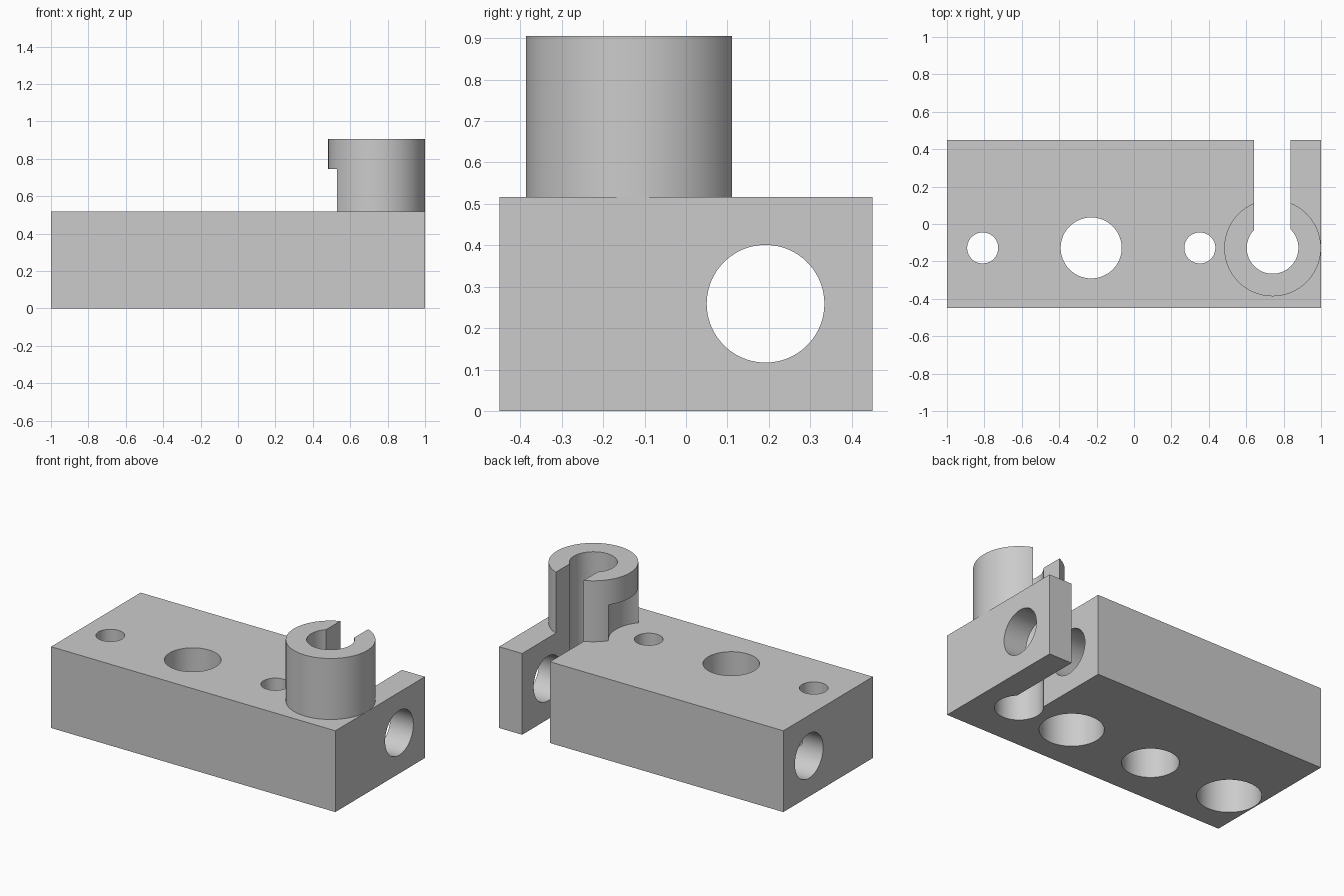
import bpy
import math

if "Cube" in bpy.data.objects:
    bpy.data.objects.remove(bpy.data.objects["Cube"], do_unlink=True)

grey = bpy.data.materials.new("plain grey")
grey.use_nodes = True
grey.diffuse_color = (0.6, 0.6, 0.6, 1)
grey.node_tree.nodes["Principled BSDF"].inputs["Base Color"].default_value = (0.6, 0.6, 0.6, 1)

ROW_Y = -0.128      # line of the vertical holes
BLOCK_TOP = 0.517
BOSS_TOP = 0.905
BOSS_X = 0.741


def box(name, low, high):
    centre = [(a + b) / 2 for a, b in zip(low, high)]
    bpy.ops.mesh.primitive_cube_add(size=1, location=centre)
    ob = bpy.context.object
    ob.name = name
    ob.scale = [b - a for a, b in zip(low, high)]
    bpy.ops.object.transform_apply(location=True, rotation=True, scale=True)
    ob.data.materials.append(grey)
    return ob


def post(name, x, radius, bottom, top):
    bpy.ops.mesh.primitive_cylinder_add(vertices=96, radius=radius, depth=top - bottom,
                                        location=(x, ROW_Y, (top + bottom) / 2))
    ob = bpy.context.object
    ob.name = name
    bpy.ops.object.transform_apply(location=True, rotation=True, scale=True)
    ob.data.materials.append(grey)
    return ob


def combine(target, tool, operation="DIFFERENCE"):
    tool.hide_render = True
    mod = target.modifiers.new(tool.name, "BOOLEAN")
    mod.operation = operation
    mod.solver = "EXACT"
    mod.object = tool
    bpy.context.view_layer.objects.active = target
    bpy.ops.object.modifier_apply(modifier=mod.name)
    bpy.data.objects.remove(tool, do_unlink=True)


# Main block
block = box("mounting_block", (-1, -0.45, 0), (1, 0.45, BLOCK_TOP))

# Round boss, relieved beside the neighbouring screw hole
boss = post("boss", BOSS_X, 0.2585, 0.4, BOSS_TOP)
combine(boss, post("screw_clearance", 0.352, 0.232, BLOCK_TOP, 0.745))
combine(block, boss, "UNION")

# Bore and open slot to the back
combine(block, post("bore", BOSS_X, 0.138, -0.1, 1))
combine(block, box("slot", (0.642, ROW_Y, -0.1), (0.838, 0.6, 1)))

# Middle hole, and screw holes counterbored from below
combine(block, post("middle_hole", -0.229, 0.163, -0.1, 0.6))
for x in (-0.809, 0.352):
    combine(block, post("screw_hole", x, 0.083, -0.1, 0.6))
    combine(block, post("counterbore", x, 0.184, -0.1, 0.29))

# Lengthwise hole
bpy.ops.mesh.primitive_cylinder_add(vertices=96, radius=0.142, depth=2.2,
                                    location=(0, 0.192, 0.259),
                                    rotation=(0, math.pi / 2, 0))
lengthwise_hole = bpy.context.object
lengthwise_hole.name = "lengthwise_hole"
lengthwise_hole.data.materials.append(grey)
combine(block, lengthwise_hole)

# One shared material, smooth curved walls with sharp rims
block.data.materials.clear()
block.data.materials.append(grey)
for face in block.data.polygons:
    face.material_index = 0
bpy.ops.object.select_all(action="DESELECT")
block.select_set(True)
bpy.context.view_layer.objects.active = block
bpy.ops.object.shade_smooth_by_angle(angle=math.radians(30))
